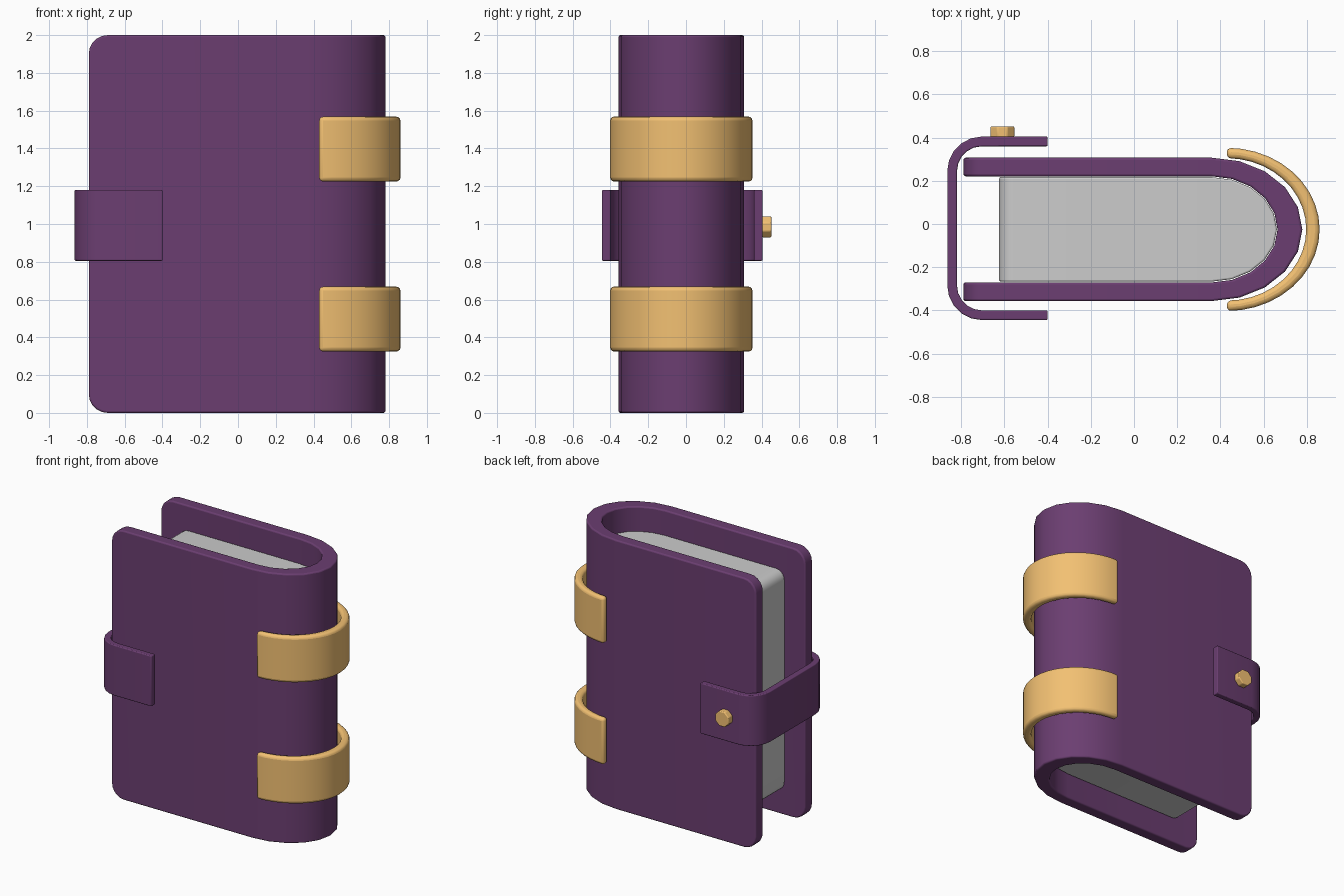
import bpy, bmesh, math

if "Cube" in bpy.data.objects:
    bpy.data.objects.remove(bpy.data.objects["Cube"])

CY = -0.025  # symmetry plane of the book


def material(name, rgb):
    m = bpy.data.materials.new(name)
    m.diffuse_color = (*rgb, 1)
    m.use_nodes = True
    m.node_tree.nodes["Principled BSDF"].inputs["Base Color"].default_value = m.diffuse_color
    return m


purple = material("purple_leather", (0.147, 0.048, 0.165))
gold = material("gold", (0.89, 0.53, 0.17))


def arc(cx, cy, a, b, d0, d1, n):
    return [(cx + a * math.cos(math.radians(d0 + (d1 - d0) * i / n)),
             cy + b * math.sin(math.radians(d0 + (d1 - d0) * i / n))) for i in range(n + 1)]


def finish(bm, name, mat, bevel, corner=0, corner_x=0):
    # round the free corners seen from the front, then soften all hard edges
    if corner:
        es = [e for e in bm.edges if all(abs(v.co.x - corner_x) < 1e-4 for v in e.verts)
              and abs(e.verts[0].co.z - e.verts[1].co.z) < 1e-4]
        bmesh.ops.bevel(bm, geom=es, offset=corner, segments=5, profile=0.5, affect='EDGES')
    bmesh.ops.recalc_face_normals(bm, faces=bm.faces[:])
    me = bpy.data.meshes.new(name)
    bm.to_mesh(me)
    bm.free()
    ob = bpy.data.objects.new(name, me)
    bpy.context.collection.objects.link(ob)
    if mat:
        me.materials.append(mat)
    if bevel:
        mod = ob.modifiers.new("soft_edges", 'BEVEL')
        mod.width, mod.segments = bevel, 3
        mod.limit_method, mod.angle_limit = 'ANGLE', math.radians(40)
    bpy.ops.object.select_all(action='DESELECT')
    ob.select_set(True)
    bpy.context.view_layer.objects.active = ob
    bpy.ops.object.shade_smooth_by_angle(angle=math.radians(35))
    return ob


def bent_sheet(name, outer, inner, z0, z1, mat, bevel, **kw):
    # sheet of material following a bent path, extruded in z
    bm = bmesh.new()
    rows = [[bm.verts.new((x, y, z)) for x, y, z in
             ((*o, z0), (*i, z0), (*i, z1), (*o, z1))] for o, i in zip(outer, inner)]
    for r, s in zip(rows, rows[1:]):
        for k in range(4):
            bm.faces.new((r[k], r[(k + 1) % 4], s[(k + 1) % 4], s[k]))
    bm.faces.new(rows[0])
    bm.faces.new(rows[-1])
    return finish(bm, name, mat, bevel, **kw)


def u_path(x_open, x_bend, a, b):
    return [(x_open, CY - b)] + arc(x_bend, CY, a, b, -90, 90, 10) + [(x_open, CY + b)]


# cover
bent_sheet("cover", u_path(-0.79, 0.36, 0.42, 0.332), u_path(-0.79, 0.36, 0.305, 0.246),
           0, 2, purple, 0.01, corner=0.1, corner_x=-0.79)

# page block
bm = bmesh.new()
f = bm.faces.new([bm.verts.new((x, y, 0.18)) for x, y in u_path(-0.625, 0.36, 0.302, 0.242)])
top = bmesh.ops.extrude_face_region(bm, geom=[f], use_keep_orig=True)
bmesh.ops.translate(bm, vec=(0, 0, 1.64), verts=[g for g in top["geom"] if isinstance(g, bmesh.types.BMVert)])
finish(bm, "pages", None, 0.008, corner=0.07, corner_x=-0.625)

# spine bands
for name, z in (("lower_band", 0.325), ("upper_band", 1.225)):
    bent_sheet(name, arc(0.43, CY, 0.43, 0.378, -90, 90, 20),
               arc(0.43, CY, 0.368, 0.33, -90, 90, 20), z, z + 0.343, gold, 0.02)


# clasp strap
def strap_path(d):
    cx, h = -0.705, 0.425 - d
    r = 0.16 - d
    return ([(-0.40, -0.02 + h)] + arc(cx, -0.02 + h - r, r, r, 90, 180, 5)
            + arc(cx, -0.02 - h + r, r, r, 180, 270, 5) + [(-0.40, -0.02 - h)])


bent_sheet("clasp_strap", strap_path(0), strap_path(0.045), 0.805, 1.18, purple, 0.006)

# clasp button
bm = bmesh.new()
bmesh.ops.create_cone(bm, cap_ends=True, segments=8, radius1=0.06, radius2=0.06, depth=0.05)
for v in bm.verts:
    c, s = math.cos(math.pi / 8), math.sin(math.pi / 8)
    x, y, z = v.co
    v.co = (-0.61 + x * c - y * s, 0.427 + z, 0.985 + x * s + y * c)
finish(bm, "clasp_button", gold, 0.006)
